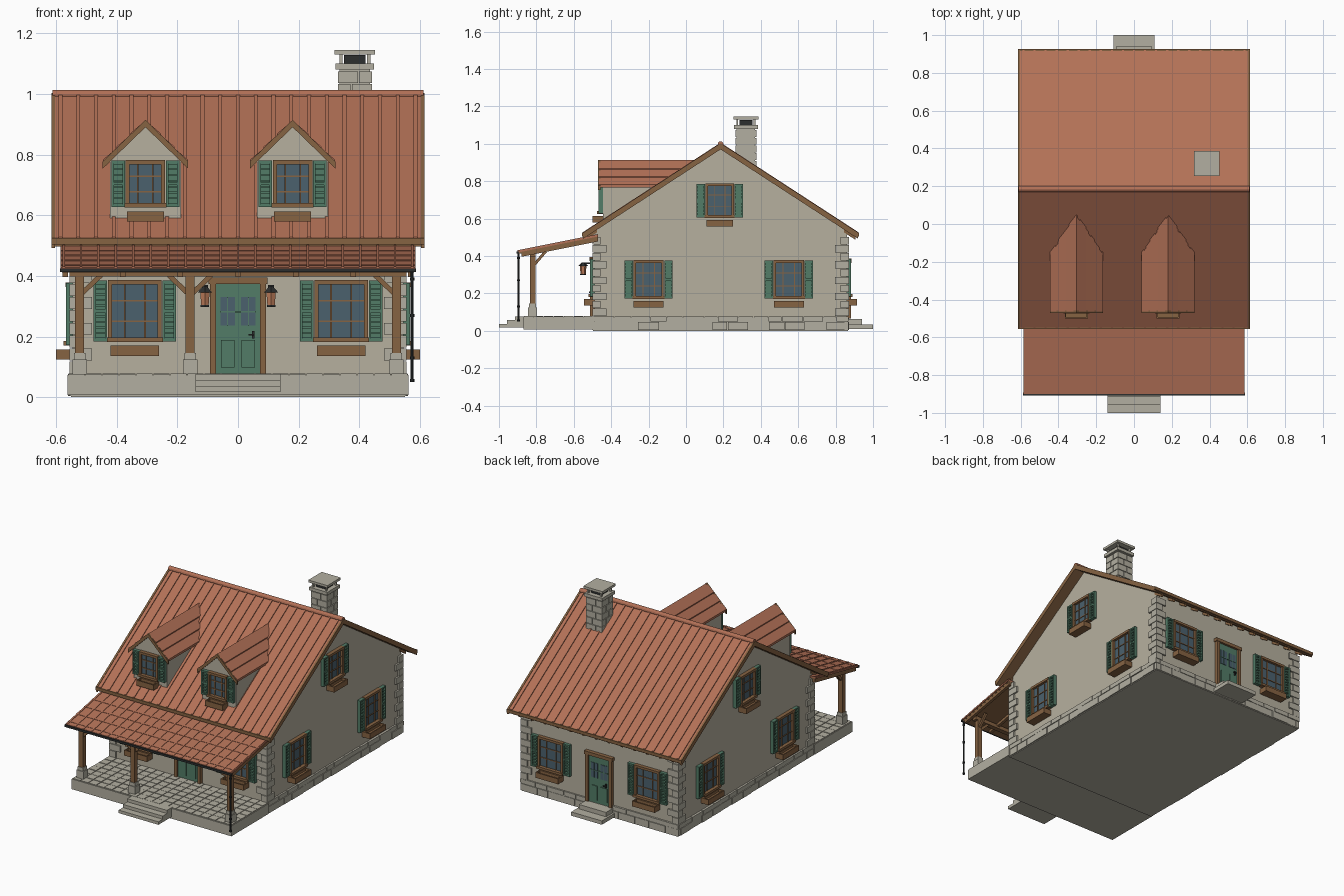
import bpy, bmesh, math, random
from mathutils import Matrix, Vector

if "Cube" in bpy.data.objects:
    bpy.data.objects.remove(bpy.data.objects["Cube"])

random.seed(4)
COLORS = {
    "terracotta": (0.45, 0.165, 0.095), "plaster": (0.47, 0.435, 0.345),
    "stone": (0.45, 0.43, 0.355), "timber": (0.24, 0.125, 0.055),
    "shutter green": (0.085, 0.20, 0.135), "glass": (0.07, 0.12, 0.155),
    "black iron": (0.025, 0.028, 0.028), "lamp amber": (0.50, 0.20, 0.10),
}
MATS = {}
for n, c in COLORS.items():
    MATS[n] = bpy.data.materials.new(n)
    MATS[n].diffuse_color = (*c, 1)
PARTS = {}
I = Matrix.Identity(4)


def part(name, mat):
    if name not in PARTS:
        PARTS[name] = (bmesh.new(), mat)
    return PARTS[name][0]


def box(bm, x0, x1, y0, y1, z0, z1, M=I):
    T = Matrix.Translation(((x0 + x1) / 2, (y0 + y1) / 2, (z0 + z1) / 2))
    S = Matrix.Diagonal((abs(x1 - x0), abs(y1 - y0), abs(z1 - z0), 1))
    bmesh.ops.create_cube(bm, size=1, matrix=M @ T @ S)


def prism(bm, pts, a, b, axis="x"):
    """Extrude a 2D profile: (y, z) along x, or (x, z) along y."""
    mk = (lambda p, t: (t, p[0], p[1])) if axis == "x" else (lambda p, t: (p[0], t, p[1]))
    A = [bm.verts.new(mk(p, a)) for p in pts]
    B = [bm.verts.new(mk(p, b)) for p in pts]
    n = len(pts)
    fs = [bm.faces.new(A), bm.faces.new(B[::-1])]
    fs += [bm.faces.new((A[i], B[i], B[(i + 1) % n], A[(i + 1) % n])) for i in range(n)]
    bmesh.ops.recalc_face_normals(bm, faces=fs)


def slab(bm, p, q, up, down, a, b, axis="x"):
    prism(bm, [(p[0], p[1] + up), (q[0], q[1] + up), (q[0], q[1] - down), (p[0], p[1] - down)], a, b, axis)


def bar(bm, p, q, w):
    p, q = Vector(p), Vector(q)
    R = (q - p).to_track_quat('Z', 'Y').to_matrix().to_4x4()
    box(bm, -w / 2, w / 2, -w / 2, w / 2, 0, (q - p).length, Matrix.Translation(p) @ R)


def tube(bm, x, y, z0, z1, r, r2=None, seg=10, M=I):
    bmesh.ops.create_cone(bm, cap_ends=True, segments=seg, radius1=r, radius2=r if r2 is None else r2,
                          depth=z1 - z0, matrix=M @ Matrix.Translation((x, y, (z0 + z1) / 2)))


def place(x, y, deg):
    return Matrix.Translation((x, y, 0)) @ Matrix.Rotation(math.radians(deg), 4, 'Z')


def window(M, w, z0, z1, sw=0.045, box_w=0.16, shutter_gap=0.003):
    """Framed window with shutters and planter; local -y points outward."""
    f, h = part("window_frames", "timber"), w / 2
    t = 0.013
    for s in (-1, 1):
        box(f, s * h, s * (h - t), -0.022, 0.005, z0, z1, M)
    box(f, -h, h, -0.024, 0.005, z1 - t, z1 + 0.002, M)
    box(f, -h - 0.004, h + 0.004, -0.03, 0.005, z0 - 0.002, z0 + t, M)
    box(part("window_glass", "glass"), -h + t, h - t, -0.008, 0.004, z0 + t, z1 - t, M)
    for k in (-0.19, 0.19):
        box(f, k * w - 0.0025, k * w + 0.0025, -0.013, 0, z0 + t, z1 - t, M)
    for k in (1 / 3, 2 / 3):
        z = z0 + (z1 - z0) * k
        box(f, -h + t, h - t, -0.0125, 0, z - 0.0025, z + 0.0025, M)
    g = part("shutters", "shutter green")
    for s in (-1, 1):
        a, b = s * (h + shutter_gap), s * (h + shutter_gap + sw)
        box(g, a, b, -0.01, 0.002, z0, z1, M)
        for e in (a, b - s * 0.008):
            box(g, e, e + s * 0.008, -0.022, 0, z0, z1, M)
        for z in (z0, (z0 + z1) / 2 - 0.004, z1 - 0.009):
            box(g, a, b, -0.021, 0, z, z + 0.009, M)
        n = int((z1 - z0) / 0.018)
        for i in range(n):
            z = z0 + (i + 0.5) * (z1 - z0) / n
            box(g, a, b, -0.017, 0, z - 0.003, z + 0.003, M)
    # planter: four sides, floor and two brackets
    p, b, zt = part("planter_boxes", "timber"), box_w / 2, z0 - 0.014
    zb = zt - 0.034
    box(p, -b, b, -0.055, -0.048, zb, zt, M)
    box(p, -b, b, -0.018, 0.003, zb, zt, M)
    box(p, -b, b, -0.05, 0.003, zb, zb + 0.018, M)
    for s in (-1, 1):
        box(p, s * b, s * (b - 0.007), -0.052, 0, zb, zt, M)


def door(M, z0, z1):
    f, g = part("door_frames", "timber"), part("doors", "shutter green")
    for s in (-1, 1):
        box(f, s * 0.092, s * 0.072, -0.022, 0.01, z0, z1, M)
        box(part("door_glass", "glass"), s * 0.01, s * 0.058, -0.014, 0, z1 - 0.155, z1 - 0.062, M)
        box(g, s * 0.033, s * 0.036, -0.016, 0, z1 - 0.155, z1 - 0.062, M)
        box(g, s * 0.012, s * 0.056, -0.016, 0, z0 + 0.02, z0 + 0.11, M)
    box(g, -0.06, 0.06, -0.016, 0, z1 - 0.112, z1 - 0.107, M)
    box(f, -0.098, 0.098, -0.025, 0.01, z1 - 0.018, z1 + 0.003, M)
    box(g, -0.072, 0.072, -0.011, 0.01, z0, z1 - 0.018, M)
    k = part("door_handles", "black iron")
    box(k, 0.046, 0.054, -0.02, 0, z0 + 0.115, z0 + 0.14, M)
    box(k, 0.035, 0.054, -0.028, -0.02, z0 + 0.125, z0 + 0.131, M)


# House body, foundation and corner stones
WX, YF, YB, RY, S = 0.545, -0.49, 0.86, 0.185, 0.65
roof_z = lambda y: 1.0 - S * abs(y - RY)
prism(part("walls", "plaster"), [(YF, 0.05), (YB, 0.05), (YB, roof_z(YB) - 0.025), (RY, 0.975),
                                 (YF, roof_z(YF) - 0.025)], -WX, WX)
box(part("foundation", "stone"), -0.55, 0.55, -0.498, 0.866, 0, 0.07)
br = part("foundation_bricks", "stone")
for row, (z0, z1) in enumerate(((0.004, 0.047), (0.05, 0.077))):
    y = -0.502
    while y < 0.869:
        e = min(y + random.uniform(0.07, 0.12), 0.872)
        d = random.uniform(0.555, 0.56)
        for s in (-1, 1):
            box(br, s * 0.53, s * d, y, e - 0.003, z0, z1)
        y = e
    x = -0.556
    while x < 0.55:
        e = min(x + random.uniform(0.07, 0.12), 0.556)
        box(br, x, e - 0.003, 0.84, random.uniform(0.868, 0.873), z0, z1)
        x = e
q = part("corner_stones", "stone")
for i in range(10):
    z, la, lb = 0.079 + i * 0.0425, *((0.075, 0.045) if i % 2 else (0.045, 0.075))
    for s in (-1, 1):
        for y, d in ((-0.501, 1), (0.871, -1)):
            box(q, s * 0.556, s * (0.556 - la), y, y + d * lb, z, z + 0.039)

# Main roof: tiled skin, timber deck, battens, edge boards and ridge
tiles, deck = part("main_roof", "terracotta"), part("roof_deck", "timber")
ribs, edge = part("roof_ribs", "terracotta"), part("roof_edge_boards", "timber")
for d in (-1, 1):
    top, low = (RY, 1.0), (RY + d * 0.735, 1.0 - S * 0.735)
    slab(tiles, top, low, 0, 0.014, -0.608, 0.608)
    slab(deck, top, (low[0] - d * 0.005, low[1] + 0.003), -0.013, 0.028, -0.604, 0.604)
    for i in range(21):
        x = -0.585 + i * 0.0585
        slab(ribs, top, low, 0.006, 0.002, x - 0.006, x + 0.006)
    for s in (-1, 1):
        slab(edge, top, low, 0.003, 0.03, s * 0.603, s * 0.615)
    y = low[0]
    box(edge, -0.615, 0.615, y - 0.006, y + 0.006, low[1] - 0.018, low[1] + 0.002)
    for i in range(13):
        x = -0.54 + i * 0.09
        slab(edge, (RY + d * 0.66, roof_z(RY + d * 0.66)), (RY + d * 0.72, roof_z(RY + d * 0.72)),
             -0.02, 0.045, x - 0.008, x + 0.008)
RM = Matrix.Translation((0, RY, 0.998)) @ Matrix.Rotation(math.pi / 2, 4, 'Y')
tube(part("ridge_cap", "terracotta"), 0, 0, -0.612, 0.612, 0.015, seg=12, M=RM)

# Dormers
for cx in (-0.305, 0.18):
    zt = lambda dx: 0.912 - 0.97 * abs(dx)
    prism(part("dormer_walls", "plaster"), [(cx - 0.117, 0.57), (cx + 0.117, 0.57), (cx + 0.117, zt(0.117) - 0.015),
          (cx, 0.895), (cx - 0.117, zt(0.117) - 0.015)], -0.445, 0.0, "y")
    for s in (-1, 1):
        P = lambda d: (cx + s * d, zt(d))
        slab(part("dormer_roofs", "terracotta"), P(0), P(0.136), 0, 0.014, -0.462, 0.06, "y")
        for a, b in ((0, 0.052), (0.046, 0.096), (0.09, 0.14)):   # lapped boards
            prism(part("dormer_roofs", "terracotta"), [P(a), (P(b)[0], P(b)[1] + 0.007), P(b)], -0.464, 0.06, "y")
        slab(part("dormer_trim", "timber"), P(0), P(0.141), 0.002, 0.022, -0.47, -0.458, "y")
    window(place(cx, -0.445, 0), 0.13, 0.627, 0.78, sw=0.044, box_w=0.122)

# Windows on all walls, and doors front and back
for x in (-0.34, 0.34):
    window(place(x, YF, 0), 0.176, 0.184, 0.384)
    window(place(x, YB, 180), 0.176, 0.184, 0.384)
for s in (-1, 1):
    for y in (-0.2, 0.55):
        window(place(s * WX, y, s * 90), 0.162, 0.172, 0.376)
    window(place(s * WX, 0.18, s * 90), 0.152, 0.606, 0.786, box_w=0.14)
door(place(0, YF, 0), 0.078, 0.392)
door(place(0, YB, 180), 0.065, 0.38)

# Porch floor with paving, and steps
box(part("porch_base", "stone"), -0.562, 0.562, -0.87, -0.49, 0.008, 0.073)
pv = part("porch_paving", "stone")
for i in range(20):
    for j in range(7):
        x, y = -0.56 + i * 0.056, -0.868 + j * 0.0535
        box(pv, x + 0.002, x + 0.054, y + 0.002, y + 0.0515, 0.07, 0.0775 + random.uniform(-.001, .001))
st = part("steps", "stone")
for i in range(3):
    box(st, -0.14, 0.14, -1.0 + i * 0.043, -0.86, 0.018 + i * 0.019, 0.037 + i * 0.02)
box(st, -0.108, 0.108, 0.86, 1.0, 0.01, 0.034)
box(st, -0.095, 0.095, 0.86, 0.94, 0.034, 0.062)

# Porch roof with ribs, courses, rafters and beam
H, L = (-0.47, 0.514), (-0.9, 0.428)
pz = lambda y: L[1] + (y - L[0]) * 0.2
pr, pw = part("porch_roof", "terracotta"), part("porch_timber", "timber")
slab(pr, H, L, 0, 0.01, -0.585, 0.585)
slab(pw, H, (-0.895, pz(-0.895)), -0.009, 0.018, -0.58, 0.58)
for i in range(21):
    x = -0.575 + i * 0.0575
    slab(pr, H, L, 0.003, 0.002, x - 0.004, x + 0.004)
for y in (-0.86, -0.78, -0.7, -0.62):
    slab(pr, (y, pz(y)), (y - 0.012, pz(y - 0.012)), 0.002, 0.002, -0.585, 0.585)
for i in range(7):
    x = -0.57 + i * 0.19
    slab(pw, H, (-0.88, pz(-0.88)), -0.015, 0.036, x - 0.009, x + 0.009)
box(pw, -0.555, 0.555, -0.835, -0.805, 0.398, 0.422)

# Porch posts with stone feet and braces
for x, sides in ((-0.522, (1,)), (-0.158, (-1, 1)), (0.522, (-1,))):
    box(pw, x - 0.015, x + 0.015, -0.835, -0.805, 0.13, 0.405)
    ft = part("post_feet", "stone")
    box(ft, x - 0.024, x + 0.024, -0.844, -0.796, 0.075, 0.125)
    box(ft, x - 0.019, x + 0.019, -0.839, -0.801, 0.125, 0.146)
    for s in sides:
        bar(pw, (x + s * 0.008, -0.82, 0.343), (x + s * 0.07, -0.82, 0.402), 0.016)
    bar(pw, (x, -0.81, 0.355), (x, -0.75, 0.425), 0.015)

# Gutter and downspout
ir = part("gutter", "black iron")
box(ir, -0.587, 0.587, -0.907, -0.893, 0.412, 0.425)
tube(ir, 0.574, -0.895, 0.05, 0.418, 0.0055)
for z in (0.055, 0.13, 0.27, 0.39):
    tube(ir, 0.574, -0.895, z - 0.005, z + 0.005, 0.008)

# Wall lanterns beside the front door
for s in (-1, 1):
    M, li = place(s * 0.109, -0.55, 0), part("lantern_iron", "black iron")
    tube(part("lantern_lamps", "lamp amber"), 0, 0, 0.303, 0.348, 0.014, 0.018, 6, M)
    tube(li, 0, 0, 0.346, 0.366, 0.027, 0.006, 6, M)
    tube(li, 0, 0, 0.298, 0.304, 0.016, None, 6, M)
    box(li, -0.003, 0.003, 0, 0.06, 0.358, 0.365, M)
    box(li, -0.01, 0.01, 0.05, 0.062, 0.32, 0.37, M)

# Chimney: core, coursed stones, collar, flue and cap
CX, CY = 0.385, 0.32
ch = part("chimney", "stone")
sq = lambda bm, r, z0, z1: box(bm, CX - r, CX + r, CY - r, CY + r, z0, z1)
sq(ch, 0.05, 0.8, 1.08)
for i in range(7):
    z, m = 0.79 + i * 0.041, 0.012 * (-1) ** i
    for a, b in ((-0.056, m - 0.002), (m + 0.002, 0.056)):
        for deg in (0, 90, 180, 270):
            box(ch, a, b, -0.056, -0.045, z, z + 0.037, place(CX, CY, deg))
sq(ch, 0.064, 1.08, 1.1)
sq(part("flue", "black iron"), 0.035, 1.1, 1.128)
for s in (-1, 1):
    for t in (-1, 1):
        x, y = CX + s * 0.046, CY + t * 0.046
        box(ch, x - 0.005, x + 0.005, y - 0.005, y + 0.005, 1.1, 1.132)
sq(ch, 0.067, 1.13, 1.145)

# Create one object for each part
for name, (bm, mat) in PARTS.items():
    me = bpy.data.meshes.new(name)
    bmesh.ops.recalc_face_normals(bm, faces=bm.faces)
    bm.to_mesh(me)
    bm.free()
    me.materials.append(MATS[mat])
    bpy.context.collection.objects.link(bpy.data.objects.new(name, me))

for m in bpy.data.materials:
    if m.users and not m.is_grease_pencil:
        m.use_nodes = True
        m.node_tree.nodes["Principled BSDF"].inputs["Base Color"].default_value = m.diffuse_color
